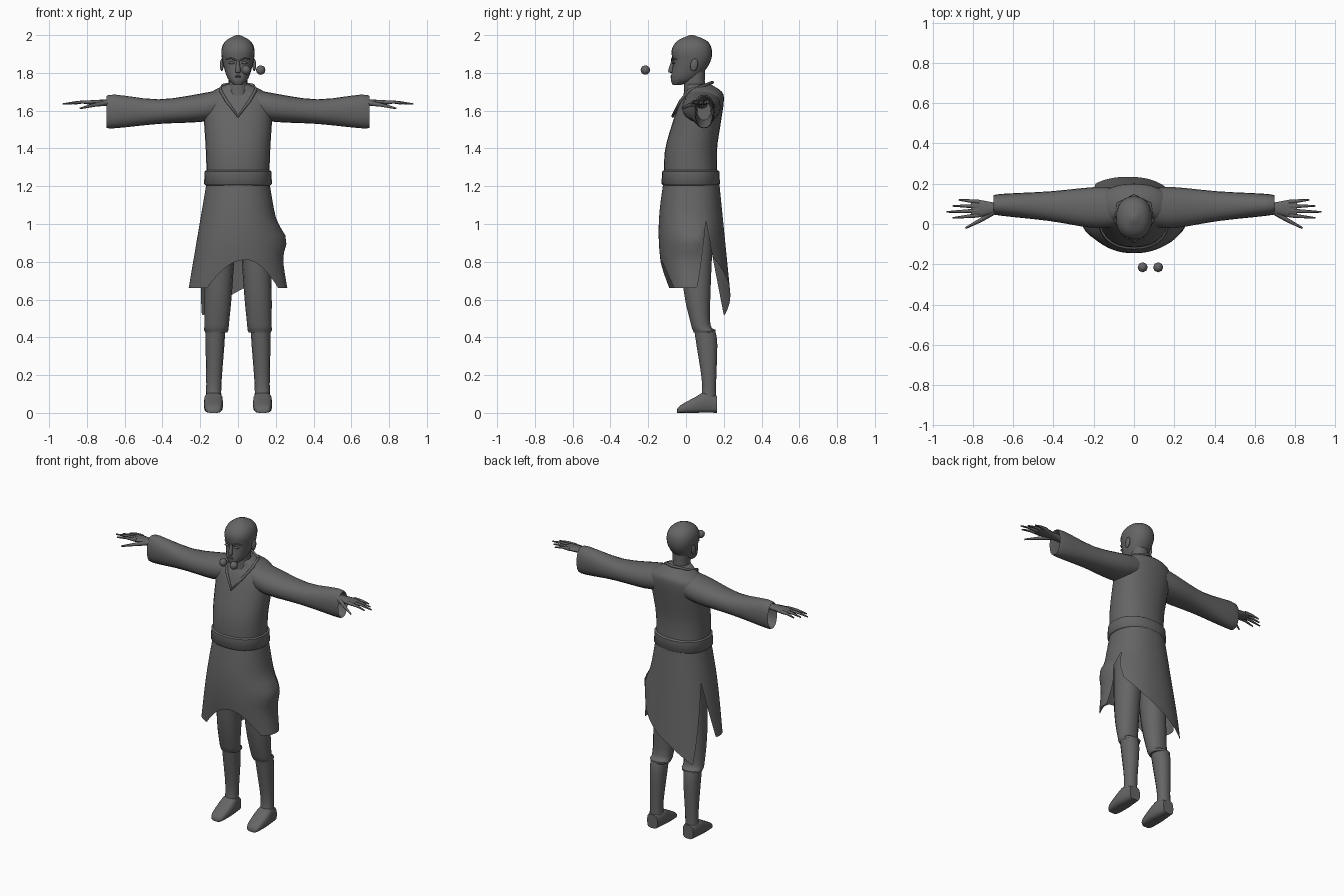
import bpy, math
from mathutils import Vector

cube = bpy.data.objects.get("Cube")
if cube:
    bpy.data.objects.remove(cube, do_unlink=True)

grey = bpy.data.materials.new("plain grey")
grey.use_nodes = True
grey.diffuse_color = (0.13, 0.13, 0.13, 1)
grey.node_tree.nodes["Principled BSDF"].inputs["Base Color"].default_value = grey.diffuse_color


def add_object(name, data):
    data.materials.append(grey)
    obj = bpy.data.objects.new(name, data)
    bpy.context.collection.objects.link(obj)


def add_mesh(name, verts, faces, angle=50):
    mesh = bpy.data.meshes.new(name)
    mesh.from_pydata(verts, [], faces)
    mesh.shade_smooth()
    mesh.set_sharp_from_angle(angle=math.radians(angle))
    add_object(name, mesh)


# Cross-sections: position along the axis, then the extents across it
def level(height, half, front, back, centre=0):
    return Vector((height, centre - half, centre + half, front, back))


def slice_out(out, front, back, low, high):
    return Vector((out, front, back, low, high))


def foot_slice(along, half, top):
    return Vector((along, foot_x - half, foot_x + half, 0, top))


def spline(rings, steps):
    """Smoothly fill in rings between the given ones."""
    ends = [rings[0]] + rings + [rings[-1]]
    filled = []
    for before, start, end, after in zip(ends, ends[1:], ends[2:], ends[3:]):
        for step in range(steps):
            t = step / steps
            slope_in, slope_out = (end - before) / 2, (after - start) / 2
            ease = t * t * (3 - 2 * t)
            bend = slope_in * t * (1 - t) ** 2 - slope_out * t * t * (1 - t)
            filled.append(start.lerp(end, ease) + bend)
    return filled + [rings[-1]]


def place(axis, along, a, b):
    return {"x": (along, a, b), "y": (a, along, b), "z": (a, b, along)}[axis]


def signed_power(value, exponent):
    return math.copysign(abs(value) ** exponent, value)


def loft(name, rings, axis="z", sides=20, square=0.9, steps=3, side=1):
    """Skin a row of rounded cross-sections; side -1 mirrors the part."""
    rings = spline(rings, steps)
    verts = []
    for along, a_low, a_high, b_low, b_high in rings:
        for i in range(sides):
            turn = math.tau * i / sides
            a = (a_low + a_high + (a_high - a_low) * signed_power(math.cos(turn), square)) / 2
            b = (b_low + b_high + (b_high - b_low) * signed_power(math.sin(turn), square)) / 2
            x, y, z = place(axis, along, a, b)
            verts.append((x * side, y, z))
    last = (len(rings) - 1) * sides
    faces = [tuple(reversed(range(sides))), tuple(range(last, last + sides))]
    for row in range(0, last, sides):
        for i in range(sides):
            j = (i + 1) % sides
            faces.append((row + i, row + j, row + sides + j, row + sides + i))
    if (side < 0) != (axis == "y"):
        faces = [tuple(reversed(face)) for face in faces]
    add_mesh(name, verts, faces)


def strand(name, points, start, end, side=1, cyclic=False):
    """Round strand tapering from the start radius to the end radius."""
    curve = bpy.data.curves.new(name, "CURVE")
    curve.dimensions = "3D"
    curve.bevel_depth = 1
    curve.bevel_resolution = 1
    curve.use_fill_caps = True
    path = curve.splines.new("POLY")
    path.points.add(len(points) - 1)
    path.use_cyclic_u = cyclic
    for i, (x, y, z) in enumerate(points):
        path.points[i].co = (x * side, y, z, 1)
        path.points[i].radius = start + (end - start) * i / (len(points) - 1)
    add_object(name, curve)


def ball(name, centre, size, segments=12, tilt=0):
    bpy.ops.mesh.primitive_uv_sphere_add(segments=segments, ring_count=segments // 2 + 2,
                                         location=centre, rotation=(tilt, 0, 0))
    obj = bpy.context.object
    obj.name = name
    obj.scale = size
    obj.data.materials.append(grey)
    obj.data.shade_smooth()


# Tunic body
loft("tunic", [level(height=1.2, half=.165, front=-.115, back=.17),
               level(height=1.38, half=.17, front=-.113, back=.163),
               level(height=1.54, half=.18, front=-.07, back=.185),
               level(height=1.65, half=.187, front=-.03, back=.2),
               level(height=1.7, half=.14, front=0, back=.19),
               level(height=1.74, half=.06, front=0, back=.13)], sides=28)

# Belt with crisp edges
belt_low, belt_high, lip = 1.205, 1.287, .008
loft("belt", [level(height, half=.18 - inset, front=-.13 + inset, back=.18 - inset)
              for height, inset in ((belt_low, lip), (belt_low + lip, 0),
                                    (belt_high - lip, lip / 2), (belt_high, lip * 2))],
     sides=28, steps=1)

# Rim of the open neckline
right_rim = [(.06, -.03, 1.65), (.095, .02, 1.71), (.08, .1, 1.735)]
left_rim = [(-x, y, z) for x, y, z in reversed(right_rim)]
strand("collar_rim", [(0, -.07, 1.57)] + right_rim + [(0, .14, 1.75)] + left_rim,
       start=.008, end=.008, cyclic=True)


# Skirt: arched front panel, pointed back panel, a slit at each hip
def hem_height(angle):
    left_slit, right_slit, tip = 115, 245, 220
    if left_slit < angle < right_slit:
        panel = .51 + max(0, tip - angle) / 300
    else:
        panel = .66 + .15 * max(0, math.cos(math.radians(2 * angle - 16)))
    nearest = min(abs(angle - left_slit), abs(angle - right_slit))
    return max(panel, 1.02 - nearest / 50)


waist, columns, rows = 1.22, 144, 12
verts, faces = [], []
for row in range(rows + 1):
    for column in range(columns):
        turn = math.tau * column / columns
        drop = (waist - hem_height(math.degrees(turn))) * row / rows
        across, ahead = math.sin(turn), math.cos(turn)
        wide = .166 + .17 * drop
        # Puffed fold on the left hip
        wide += .04 * max(0, across) ** 3 * math.exp(-((drop - .3) / .07) ** 2)
        deep = .148 + (.1 * drop if ahead < 0 else .025 * math.sin(6 * drop))
        verts.append((wide * signed_power(across, .9),
                      .028 - deep * signed_power(ahead, .9), waist - drop))
for row in range(rows):
    for column in range(columns):
        top, beside = row * columns, (column + 1) % columns
        faces.append((top + column, top + columns + column,
                      top + columns + beside, top + beside))
add_mesh("skirt", verts, faces)

# Neck, head and face
loft("neck", [level(height=1.6, half=.06, front=-.02, back=.11),
              level(height=1.72, half=.05, front=-.01, back=.1),
              level(height=1.82, half=.055, front=-.01, back=.1)], sides=16)
loft("head", [level(height=1.735, half=.02, front=-.07, back=-.03),
              level(height=1.77, half=.054, front=-.08, back=.06),
              level(height=1.85, half=.08, front=-.07, back=.125),
              level(height=1.92, half=.088, front=-.076, back=.137),
              level(height=1.97, half=.065, front=-.045, back=.11),
              level(height=2, half=.01, front=.02, back=.04)], sides=24, steps=4)
loft("nose", [level(height=1.8, half=.008, front=-.08, back=-.06),
              level(height=1.81, half=.014, front=-.095, back=-.06),
              level(height=1.87, half=.006, front=-.075, back=-.06)], sides=8)
for name, height in (("upper_lip", 1.784), ("lower_lip", 1.775)):
    ball(name, centre=(0, -.076, height), size=(.018, .007, .004))

# Floating beads in front of the face
for name, x in (("inner_bead", .043), ("outer_bead", .12)):
    ball(name, centre=(x, -.215, 1.815), size=(.025, .025, .025), segments=8)

for side, tag in ((1, "left"), (-1, "right")):
    # Eye, brow and ear
    ball(tag + "_eye", centre=(side * .034, -.066, 1.853), size=(.017, .008, .007))
    strand(tag + "_brow", [(.012, -.076, 1.868), (.035, -.073, 1.878), (.062, -.05, 1.872)],
           start=.005, end=.003, side=side)
    ball(tag + "_ear", centre=(side * .086, .043, 1.842), size=(.01, .02, .034), tilt=-.2)

    # Wide sleeve, turned inward at the cuff
    loft(tag + "_sleeve", [slice_out(out=.08, front=-.01, back=.18, low=1.56, high=1.715),
                           slice_out(out=.2, front=-.02, back=.183, low=1.54, high=1.69),
                           slice_out(out=.42, front=.015, back=.162, low=1.53, high=1.66),
                           slice_out(out=.65, front=.04, back=.15, low=1.507, high=1.685),
                           slice_out(out=.685, front=.05, back=.14, low=1.515, high=1.67),
                           slice_out(out=.5, front=.06, back=.13, low=1.55, high=1.65)],
         axis="x", side=side)

    # Forearm and palm
    loft(tag + "_hand", [slice_out(out=.48, front=.055, back=.115, low=1.61, high=1.66),
                         slice_out(out=.66, front=.056, back=.104, low=1.625, high=1.66),
                         slice_out(out=.77, front=.034, back=.12, low=1.63, high=1.656),
                         slice_out(out=.81, front=.04, back=.115, low=1.636, high=1.652)],
         axis="x", sides=12, side=side)

    # Fanned fingers and thumb
    for i, finger in enumerate(("little", "ring", "middle", "index")):
        root = Vector((.77, .11 - .022 * i, 1.645))
        tip = Vector((.93 - .03 * abs(i - 2), .12 - .03 * i, 1.635))
        knuckle = root.lerp(tip, .5) + Vector((0, 0, .005))
        strand(f"{tag}_{finger}_finger", [root, knuckle, tip], start=.012, end=.004, side=side)
    strand(tag + "_thumb", [(.7, .06, 1.64), (.76, .02, 1.63), (.836, -.02, 1.612)],
           start=.016, end=.005, side=side)

    # Trouser leg with a cuff below the knee
    loft(tag + "_trouser", [level(height=.425, half=.058, front=.04, back=.154, centre=.115),
                            level(height=.44, half=.065, front=.034, back=.157, centre=.115),
                            level(height=.47, half=.065, front=.025, back=.13, centre=.113),
                            level(height=.66, half=.074, front=-.016, back=.132, centre=.104),
                            level(height=1.05, half=.08, front=-.05, back=.15, centre=.085)],
         sides=14, side=side)

    # Boot shaft and foot
    loft(tag + "_boot_shaft", [level(height=.06, half=.043, front=.07, back=.162, centre=.13),
                               level(height=.15, half=.04, front=.085, back=.16, centre=.128),
                               level(height=.36, half=.05, front=.054, back=.167, centre=.122),
                               level(height=.44, half=.052, front=.042, back=.155, centre=.12)],
         sides=14, side=side)
    foot_x = .13
    loft(tag + "_foot", [foot_slice(along=-.047, half=.024, top=.018),
                         foot_slice(along=-.03, half=.042, top=.04),
                         foot_slice(along=.05, half=.051, top=.085),
                         foot_slice(along=.1, half=.048, top=.11),
                         foot_slice(along=.165, half=.038, top=.09)],
         axis="y", sides=14, square=.6, side=side)
